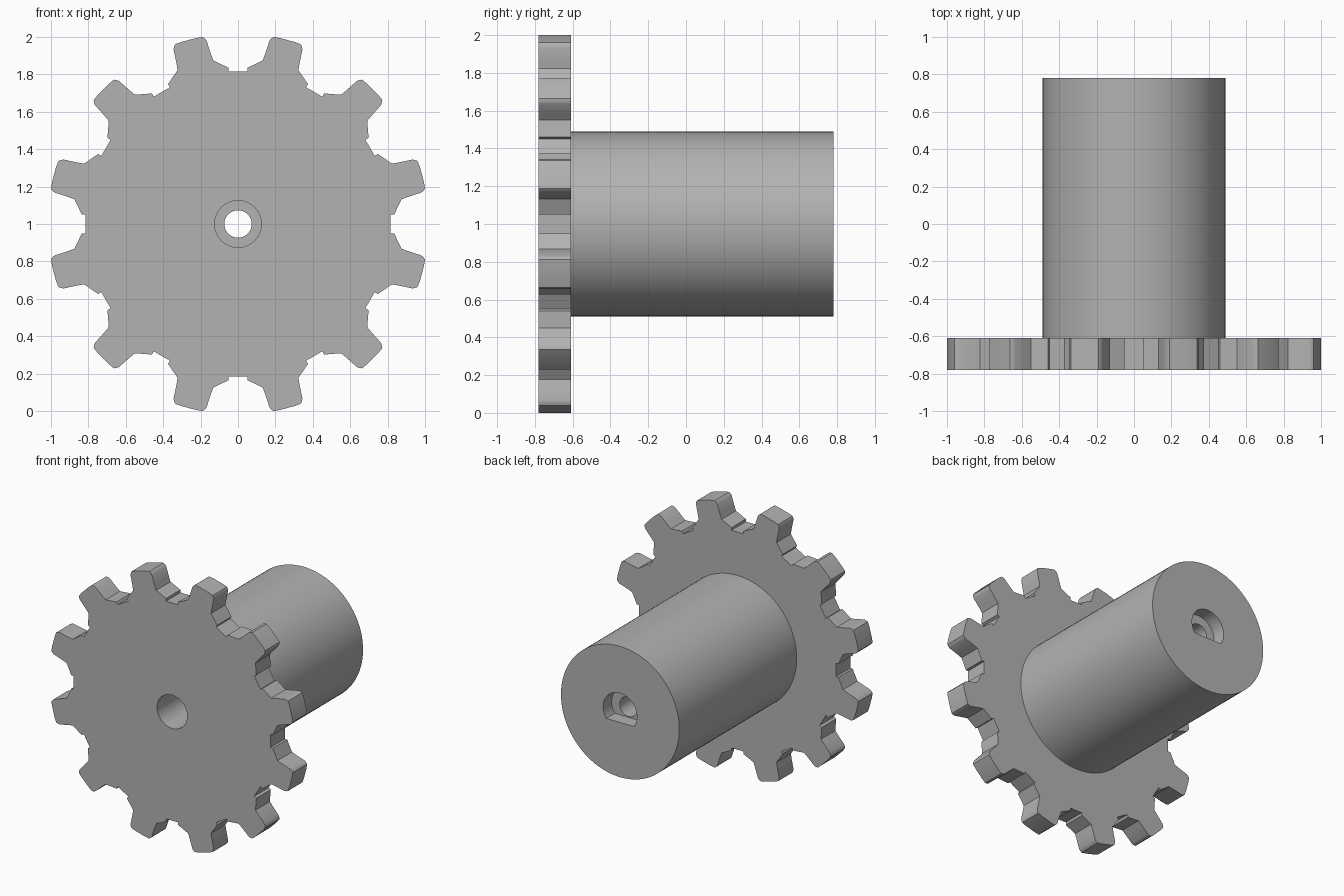
import bpy, bmesh
from math import sin, cos, pi, radians, sqrt, asin

cube = bpy.data.objects.get("Cube")
if cube:
    bpy.data.objects.remove(cube, do_unlink=True)

GREY = (0.45, 0.45, 0.45, 1)
mat = bpy.data.materials.new("plain grey")
mat.use_nodes = True
mat.diffuse_color = GREY
mat.node_tree.nodes["Principled BSDF"].inputs["Base Color"].default_value = GREY

FRONT, SEAM, BACK = -0.78, -0.61, 0.78


def prism(name, profile, y0, y1):
    """Extrude an (x, z) profile along y, with z measured from the axle."""
    bm = bmesh.new()
    face = bm.faces.new([bm.verts.new((x, y0, z + 1)) for x, z in profile])
    ext = bmesh.ops.extrude_face_region(bm, geom=[face])
    moved = [v for v in ext["geom"] if isinstance(v, bmesh.types.BMVert)]
    bmesh.ops.translate(bm, verts=moved, vec=(0, y1 - y0, 0))
    bmesh.ops.recalc_face_normals(bm, faces=bm.faces)
    mesh = bpy.data.meshes.new(name)
    bm.to_mesh(mesh)
    bm.free()
    obj = bpy.data.objects.new(name, mesh)
    bpy.context.collection.objects.link(obj)
    mesh.materials.append(mat)
    return obj


def arc(radius, start=0.0, sweep=2 * pi, steps=64, closed=True):
    n = steps if closed else steps + 1
    return [(radius * cos(start + sweep * i / steps),
             radius * sin(start + sweep * i / steps)) for i in range(n)]


def finish(obj, cutters):
    """Cut the bores out, then shade smooth with sharp edges."""
    bpy.ops.object.select_all(action="DESELECT")
    bpy.context.view_layer.objects.active = obj
    obj.select_set(True)
    for cutter in cutters:
        mod = obj.modifiers.new("bore", "BOOLEAN")
        mod.operation, mod.solver, mod.object = "DIFFERENCE", "EXACT", cutter
        bpy.ops.object.modifier_apply(modifier=mod.name)
    bpy.ops.object.shade_smooth_by_angle(angle=radians(25))


# Gear outline: one notch with half a tooth tip each side, repeated round
half_notch = [(0.05, 0.815), (0.05, 0.835), (0.132, 0.874), (0.145, 0.91),
              (0.168, 0.98), (0.177, 0.991), (0.189, 1.0), (0.225, 0.994)]
notch = half_notch[::-1] + [(-x, z) for x, z in half_notch]
outline = []
for k in range(12):
    c, s = cos(k * pi / 6), sin(k * pi / 6)
    outline += [(x * c - z * s, x * s + z * c) for x, z in notch]

gear = prism("gear_plate", outline, FRONT, SEAM)
hub = prism("hub", arc(0.49, steps=96), SEAM, BACK)

# Bores: wide at the front, narrow through the middle, D-shaped at the back
R, FLAT = 0.14, 0.08
dip = asin(FLAT / R)
front_bore = prism("front_bore_cutter", arc(0.125), FRONT - 0.1, 0.2)
axle_bore = prism("axle_bore_cutter", arc(0.073), SEAM - 0.1, BACK + 0.1)
shaft_bore = prism("shaft_bore_cutter",
                   arc(R, -dip, pi + 2 * dip, 48, closed=False),
                   BACK - 0.1, BACK + 0.1)

finish(gear, [front_bore])
finish(hub, [front_bore, axle_bore, shaft_bore])
for cutter in (front_bore, axle_bore, shaft_bore):
    bpy.data.objects.remove(cutter, do_unlink=True)
